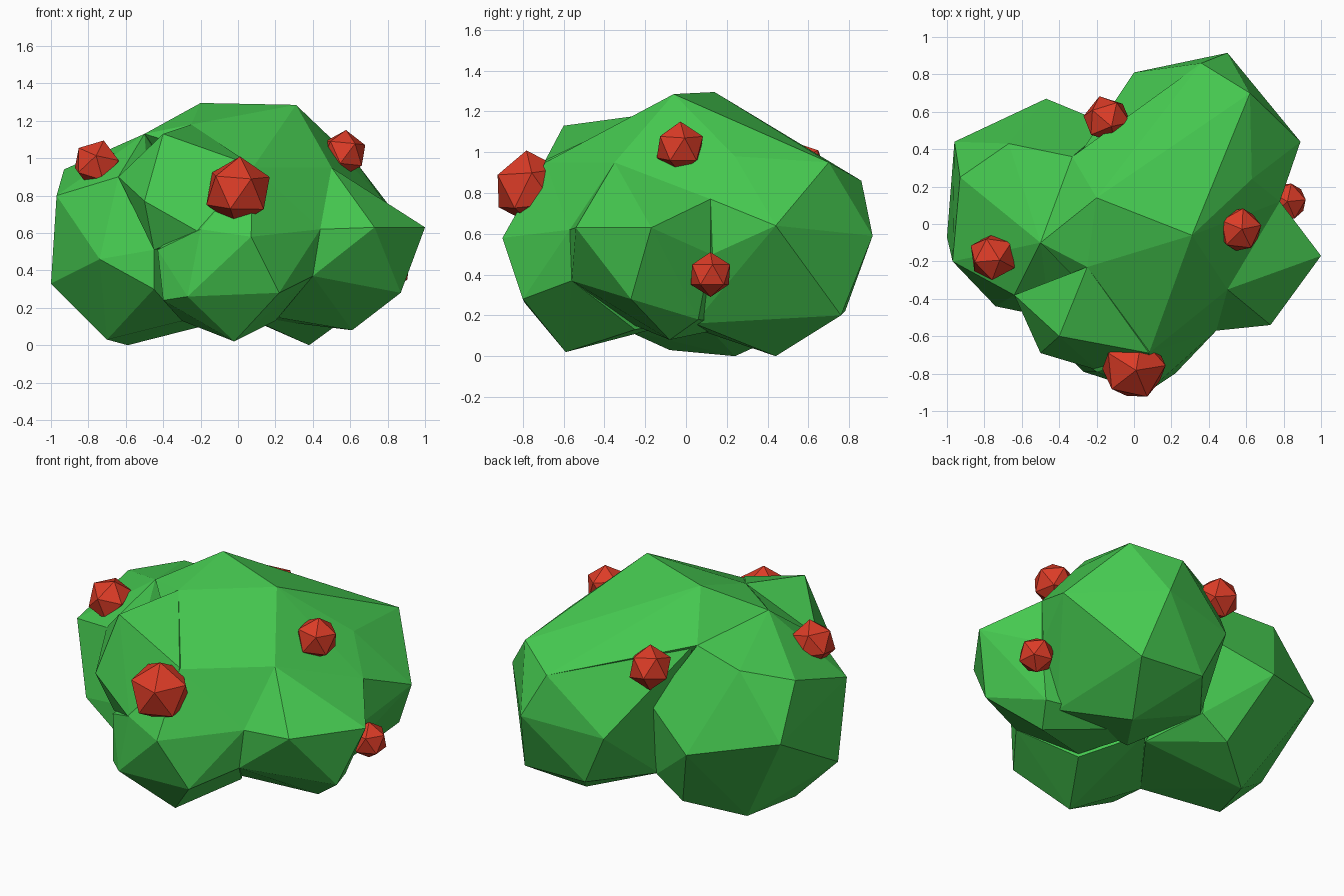
import bpy, bmesh
from mathutils import Vector, Euler


def material(name, rgb):
    m = bpy.data.materials.new(name)
    m.diffuse_color = (*rgb, 1)
    return m


green = material("leaf_green", (0.06, 0.58, 0.08))
red = material("berry_red", (0.72, 0.045, 0.02))


def add_object(name, bm, mat):
    me = bpy.data.meshes.new(name)
    bm.to_mesh(me)
    bm.free()
    me.materials.append(mat)
    ob = bpy.data.objects.new(name, me)
    bpy.context.collection.objects.link(ob)
    return ob


def lobe(name, corners):
    """Faceted leaf clump: convex hull around a few corner points."""
    bm = bmesh.new()
    for c in corners:
        bm.verts.new(c)
    res = bmesh.ops.convex_hull(bm, input=bm.verts[:])
    loose = {g for g in res["geom_interior"] + res["geom_unused"]
             if isinstance(g, bmesh.types.BMVert)}
    bmesh.ops.delete(bm, geom=[v for v in loose if v.is_valid], context='VERTS')
    bmesh.ops.recalc_face_normals(bm, faces=bm.faces[:])
    return add_object(name, bm, green)


def berry(name, centre, radius, tilt):
    bm = bmesh.new()
    bmesh.ops.create_icosphere(bm, subdivisions=1, radius=radius)
    ob = add_object(name, bm, red)
    ob.location = Vector(centre)
    ob.rotation_euler = Euler(tilt)


# Large left clump
lobe("left_clump", [
    (-.59, .24, 0), (-.70, -.08, .03), (-1, -.07, .33), (-.97, -.20, .80),
    (-.93, .25, .94), (-.96, .44, .62), (-.47, .67, .51), (-.67, .43, 1.0),
    (-.74, -.44, .46), (-.50, -.10, 1.13), (-.33, .36, 1.04),
    (-.30, .46, .10), (-.12, .46, .22), (-.13, .53, .68), (0, .10, .15),
    (-.30, -.30, .13), (-.45, -.50, .30), (-.45, -.50, .51), (-.64, -.38, .90)])

# Large back right clump
lobe("back_clump", [
    (.38, .44, 0), (.58, .76, .20), (.50, .915, .59), (.89, .44, .64),
    (0, .81, .54), (.15, .78, .22), (.36, .86, .86), (.62, .70, .95),
    (.78, .13, .50), (.60, .04, .16), (.05, 0, .15), (-.12, .44, .22),
    (-.13, .53, .68), (-.30, .36, 1.03), (.63, .24, .98), (.78, .12, .77)])

# Low front clump
lobe("front_clump", [
    (-.02, -.59, .02), (-.27, -.79, .26), (.22, -.80, .28), (.07, -.90, .58),
    (-.40, -.66, .24), (-.43, -.62, .51), (.40, -.56, .37), (.44, -.57, .62),
    (.08, -.69, .95), (-.20, -.79, .62), (-.30, -.30, .13),
    (.20, -.25, .13), (0, .1, .2), (0, -.2, .8)])

# Small right clump
lobe("right_clump", [
    (1, -.17, .63), (.73, -.54, .63), (.87, -.27, .28), (.61, -.08, .08),
    (.40, -.56, .37), (.44, -.57, .62), (.78, .12, .77), (.78, .12, .50),
    (.70, .06, .18), (.50, -.35, .95), (.20, -.25, .15), (.05, .25, .15)])

# Upper crown and its front left shoulder
lobe("crown", [
    (-.20, .14, 1.295), (.31, -.06, 1.285), (.62, .70, .95), (.36, .86, .86),
    (.63, .24, .98), (.50, -.35, .95), (.08, -.69, .95), (-.25, -.23, 1.18),
    (-.50, -.10, 1.13), (-.33, .36, 1.04), (.78, .12, .77), (.44, -.57, .62),
    (0, .1, .4)])
lobe("front_shoulder", [
    (-.40, -.60, 1.13), (-.25, -.23, 1.18), (-.64, -.38, .90),
    (-.50, -.69, .77), (.08, -.69, .96), (.05, -.78, .60), (-.20, -.78, .60),
    (-.45, -.58, .51), (.20, -.2, .6)])

# Berries sitting on the surface
berry("front_berry", (0, -.765, .825), .185, (.1, .05, .1))
berry("left_berry", (-.755, -.175, .968), .133, (.3, .1, .8))
berry("right_berry", (.565, -.03, 1.025), .126, (0, .1, .2))
berry("low_right_berry", (.82, .12, .40), .11, (0, 0, .1))
berry("back_berry", (-.145, .56, .93), .13, (.3, .2, 0))
